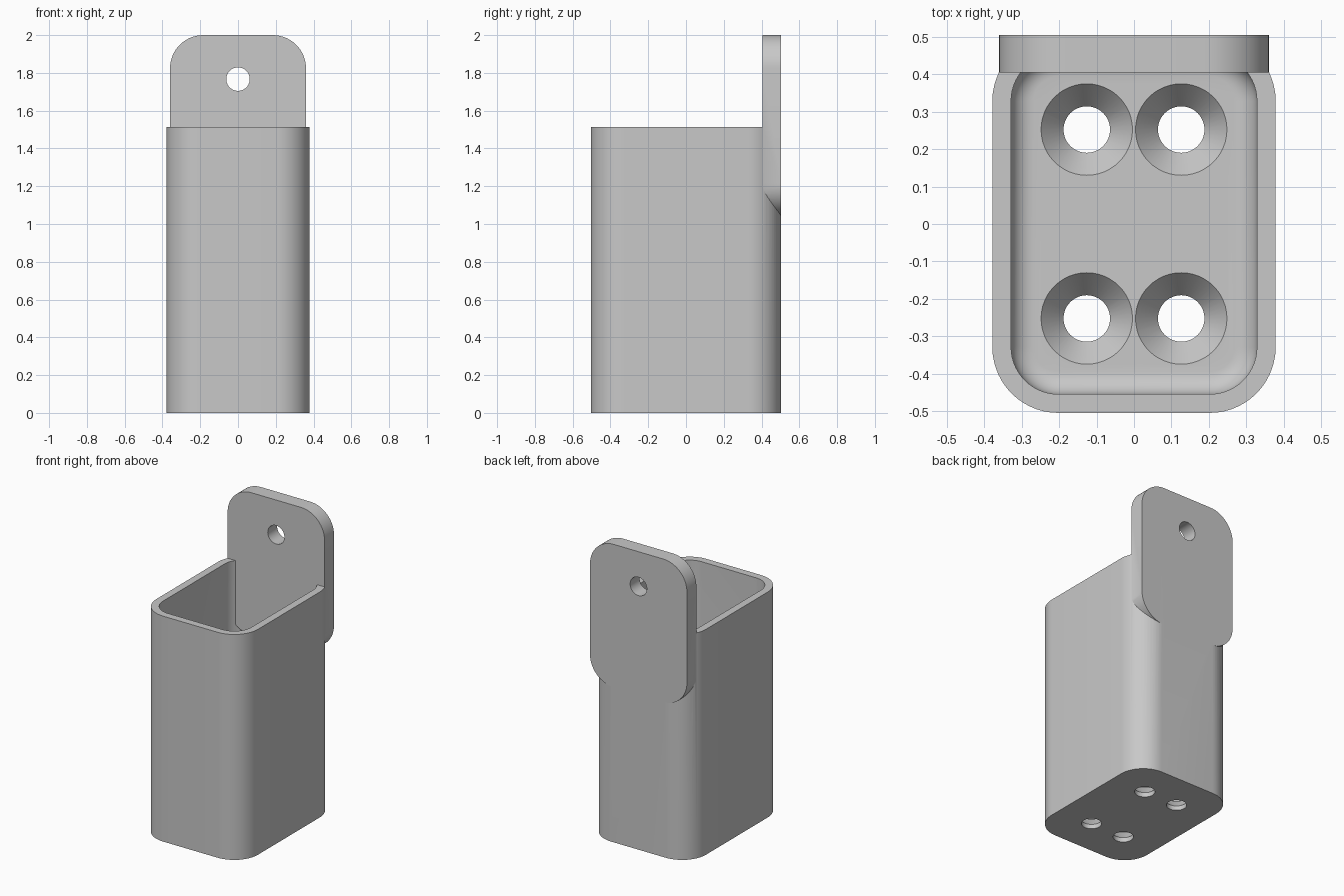
import bpy
import math

cube = bpy.data.objects.get("Cube")
if cube:
    bpy.data.objects.remove(cube, do_unlink=True)

grey = bpy.data.materials.new("light grey")
grey.use_nodes = True
GREY = (0.58, 0.58, 0.58, 1)
grey.diffuse_color = GREY
grey.node_tree.nodes["Principled BSDF"].inputs["Base Color"].default_value = GREY

HALF_X, HALF_Y, HEIGHT = 0.378, 0.504, 1.513
WALL, FLOOR, CORNER = 0.05, 0.1, 0.176
PLATE_X, PLATE_THICK, PLATE_BOTTOM = 0.36, 0.1, 1.04
SCREW_R, HEAD_R = 0.062, 0.122


def rounded_rect(hx, hy, r, steps=14):
    """Outline of a rectangle with round corners, counter-clockwise."""
    points = []
    for i, (sx, sy) in enumerate([(1, 1), (-1, 1), (-1, -1), (1, -1)]):
        for k in range(steps + 1):
            a = math.pi / 2 * (i + k / steps)
            points.append((sx * (hx - r) + r * math.cos(a),
                           sy * (hy - r) + r * math.sin(a)))
    return points


def circle(r, n=48):
    return [(r * math.cos(2 * math.pi * k / n), r * math.sin(2 * math.pi * k / n))
            for k in range(n)]


def loft(name, layers, place=lambda x, y, z: (x, y, z)):
    """Closed solid through equal-length outlines, given as (outline, z)."""
    n = len(layers[0][0])
    verts = [place(x, y, z) for outline, z in layers for x, y in outline]
    faces = [list(range(n))[::-1], list(range(len(verts) - n, len(verts)))]
    for j in range(len(layers) - 1):
        for k in range(n):
            a, b = j * n + k, j * n + (k + 1) % n
            faces.append((a, b, b + n, a + n))
    mesh = bpy.data.meshes.new(name)
    mesh.from_pydata(verts, [], faces)
    mesh.materials.append(grey)
    obj = bpy.data.objects.new(name, mesh)
    bpy.context.scene.collection.objects.link(obj)
    return obj


def combine(target, other, operation):
    """Apply a boolean and remove the helper solid."""
    mod = target.modifiers.new("combine", 'BOOLEAN')
    mod.operation, mod.solver, mod.object = operation, 'EXACT', other
    bpy.context.view_layer.update()
    graph = bpy.context.evaluated_depsgraph_get()
    result = bpy.data.meshes.new_from_object(target.evaluated_get(graph))
    target.modifiers.clear()
    target.data = result
    bpy.data.objects.remove(other, do_unlink=True)


# Outer shell
outline = rounded_rect(HALF_X, HALF_Y, CORNER)
holder = loft("wall_holder", [(outline, 0), (outline, HEIGHT)])

# Cavity with a rounded edge round the floor
FILLET = 0.06
layers = []
for k in range(9):
    t = math.pi / 2 * k / 8
    inset = WALL + FILLET * (1 - math.sin(t))
    layers.append((rounded_rect(HALF_X - inset, HALF_Y - inset, CORNER - inset),
                   FLOOR + FILLET * (1 - math.cos(t))))
layers.append((layers[-1][0], HEIGHT + 0.1))
combine(holder, loft("cavity_cutter", layers), 'DIFFERENCE')


# Hanging plate, flush with the back of the shell
def upright(x, y, z):
    return (x, HALF_Y - z, y + (2 + PLATE_BOTTOM) / 2)


plate_outline = rounded_rect(PLATE_X, (2 - PLATE_BOTTOM) / 2, CORNER)
plate = loft("hanging_plate", [(plate_outline, 0), (plate_outline, PLATE_THICK)], upright)
combine(holder, plate, 'UNION')

# Hanging hole
hole = loft("hanging_hole_cutter", [(circle(SCREW_R), -0.1), (circle(SCREW_R), 0.3)],
            lambda x, y, z: (x, HALF_Y - z, y + 1.767))
combine(holder, hole, 'DIFFERENCE')

# Countersunk screw holes in the floor
for cx in (-0.126, 0.126):
    for cy in (-0.252, 0.252):
        screw = loft("screw_cutter",
                     [(circle(SCREW_R), -0.1), (circle(SCREW_R), 0.03),
                      (circle(HEAD_R), FLOOR), (circle(HEAD_R), FLOOR + 0.1)],
                     lambda x, y, z: (x + cx, y + cy, z))
        combine(holder, screw, 'DIFFERENCE')

# Smooth curves, sharp edges
bpy.ops.object.select_all(action='DESELECT')
holder.select_set(True)
bpy.context.view_layer.objects.active = holder
bpy.ops.object.shade_smooth_by_angle(angle=math.radians(30))
